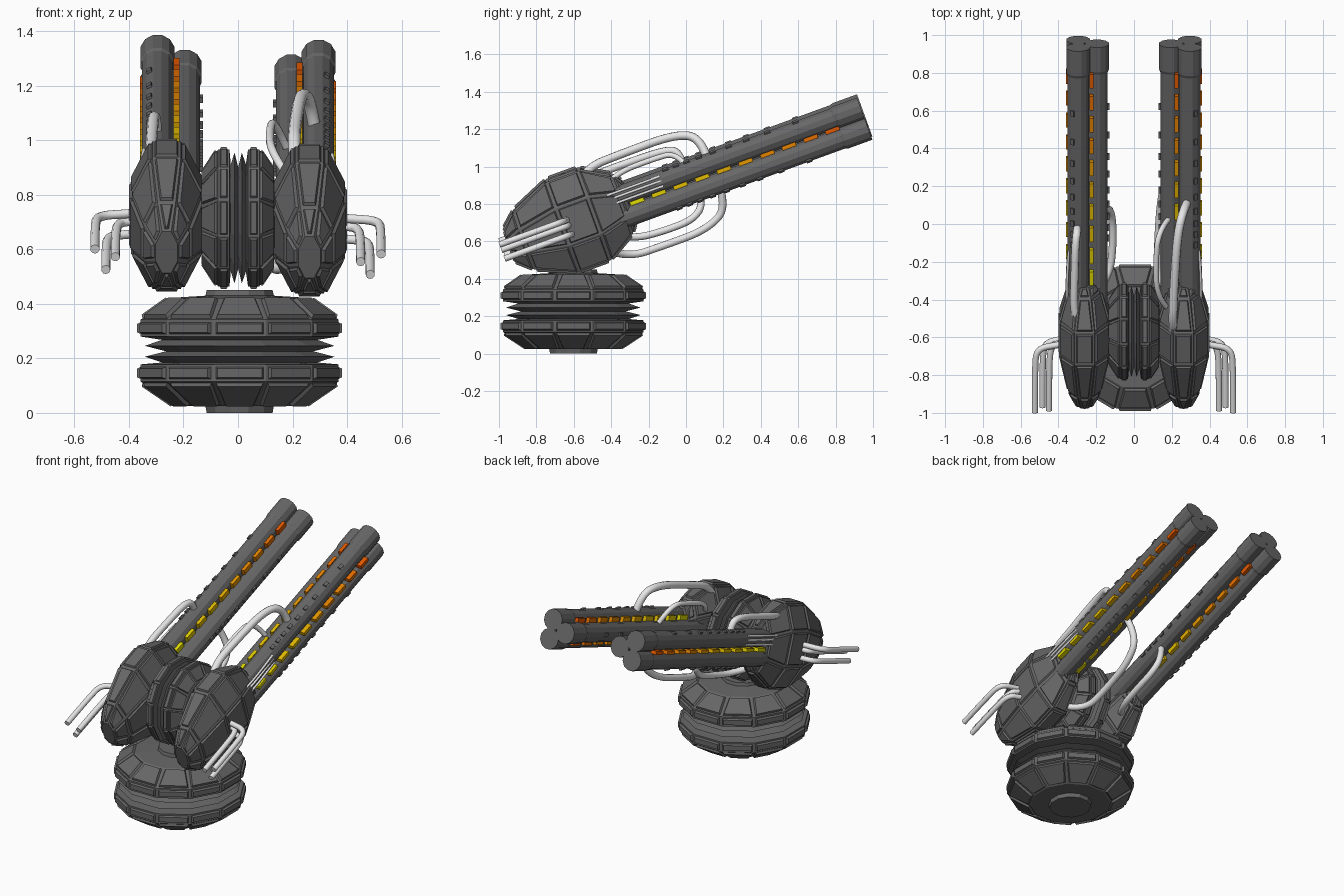
import bpy, bmesh, math
from mathutils import Matrix, Vector

if "Cube" in bpy.data.objects:
    bpy.data.objects.remove(bpy.data.objects["Cube"])


def material(name, rgb):
    m = bpy.data.materials.new(name)
    m.diffuse_color = (*rgb, 1)
    m.use_nodes = True
    m.node_tree.nodes["Principled BSDF"].inputs["Base Color"].default_value = m.diffuse_color
    return m


GREY = material("gunmetal_grey", (0.135, 0.135, 0.135))
WHITE = material("hose_white", (0.8, 0.8, 0.8))
GLOW = []
for k in range(8):
    t = k / 7
    GLOW.append(material("heat_glow_%d" % (k + 1), (0.74 + 0.04 * t, 0.7 * (1 - t) ** 1.2 + 0.1 * t, 0.0)))


def finish(name, bm, mats):
    mesh = bpy.data.meshes.new(name)
    bm.to_mesh(mesh)
    bm.free()
    for m in mats:
        mesh.materials.append(m)
    ob = bpy.data.objects.new(name, mesh)
    bpy.context.collection.objects.link(ob)
    return ob


def lathe(name, profile, sides, mat, panels=(), inset=0.015, depth=0.01):
    """Revolve (radius, height) points about z, place by matrix, raise panels on chosen bands."""
    bm = bmesh.new()
    rings = []
    for r, h in profile:
        ring = []
        for i in range(sides):
            a = 2 * math.pi * (i + 0.5) / sides
            ring.append(bm.verts.new(mat @ Vector((r * math.cos(a), r * math.sin(a), h))))
        rings.append(ring)
    raised = []
    for b in range(len(rings) - 1):
        lo, hi = rings[b], rings[b + 1]
        for i in range(sides):
            j = (i + 1) % sides
            f = bm.faces.new((lo[i], lo[j], hi[j], hi[i]))
            if b in panels:
                raised.append(f)
    bm.faces.new(rings[0][::-1])
    bm.faces.new(rings[-1])
    bmesh.ops.recalc_face_normals(bm, faces=bm.faces[:])
    if raised:
        bmesh.ops.inset_individual(bm, faces=raised, thickness=inset, depth=0)
        bmesh.ops.inset_individual(bm, faces=raised, thickness=depth * 0.6, depth=depth)
    return finish(name, bm, [GREY])


def add_box(bm, mat, size, index=0):
    geo = bmesh.ops.create_cube(bm, size=1, matrix=mat @ Matrix.Diagonal((*size, 1)))
    for f in {f for v in geo["verts"] for f in v.link_faces}:
        f.material_index = index


def hose(name, pts, r, mat):
    """Round tube with soft bends through control points."""
    cu = bpy.data.curves.new(name, 'CURVE')
    cu.dimensions = '3D'
    cu.bevel_depth = r
    cu.bevel_resolution = 3
    cu.use_fill_caps = True
    sp = cu.splines.new('NURBS')
    sp.points.add(len(pts) - 1)
    for p, c in zip(sp.points, pts):
        p.co = (*(mat @ Vector(c)), 1)
    sp.order_u = 3
    sp.use_endpoint_u = True
    sp.resolution_u = 8
    tmp = bpy.data.objects.new(name + "_path", cu)
    bpy.context.collection.objects.link(tmp)
    bpy.context.view_layer.update()
    mesh = bpy.data.meshes.new_from_object(tmp.evaluated_get(bpy.context.evaluated_depsgraph_get()))
    bpy.data.objects.remove(tmp)
    mesh.materials.clear()
    mesh.materials.append(WHITE)
    bpy.context.collection.objects.link(bpy.data.objects.new(name, mesh))


# Turntable base, and the same spool laid on its side as the hub
SPOOL = [(.125, 0), (.13, .025), (.24, .025), (.376, .115), (.376, .178), (.295, .185),
         (.36, .206), (.28, .226), (.36, .246), (.295, .268), (.376, .28), (.376, .342),
         (.26, .422), (.13, .43), (.125, .45)]
BANDS = (2, 3, 10, 11)
lathe("turntable_base", SPOOL, 12, Matrix.Translation((.006, -.602, 0)) @ Matrix.Diagonal((1, 1.035, 1, 1)),
      BANDS, .014, .013)
hub = (Matrix.Translation((-.15, -.57, .715)) @ Matrix.Rotation(math.pi / 2, 4, 'Y')
       @ Matrix.Diagonal((.69, .69, .667, 1)))
lathe("tilt_hub", SPOOL, 12, hub, BANDS, .009, .009)

POD = [(.085, -.37), (.17, -.28), (.268, -.06), (.268, .12), (.17, .28), (.11, .32)]
AXIS = Matrix.Rotation(-math.pi / 2, 4, 'X')          # z becomes the gun direction
D = .067                                              # barrel distance from gun centre

for s, side in ((-1, "left"), (1, "right")):
    # Gun frame: x sideways, y along the barrels, z across them
    G = Matrix.Translation((0, -.6, .699 - .009 * s)) @ Matrix.Rotation(math.radians(20), 4, 'X')
    C = G @ Matrix.Translation((.262 * s, 0, 0))

    # Armoured pod
    lathe(side + "_pod", POD, 8, C @ Matrix.Translation((0, 0, .008)) @ Matrix.Diagonal((.51, 1, 1.03, 1)) @ AXIS,
          range(5), .014, .011)

    # Three barrels with muzzle sleeves
    studs = bmesh.new()
    for n, deg in enumerate((60, 180, 300)):
        a = math.radians(deg)
        out = Vector((s * math.cos(a), 0, math.sin(a)))
        lathe("%s_barrel_%d" % (side, n + 1),
              [(.058, .2), (.058, 1.50), (.064, 1.515), (.064, 1.655)], 12,
              C @ Matrix.Translation(out * D) @ AXIS)
        # Studs along the outer edge of each barrel
        turn = Matrix.Rotation(math.atan2(out.x, out.z), 4, 'Y')
        for u in (.56, .62, .68, .75, .83, .92, 1.02, 1.14, 1.3):
            add_box(studs, C @ Matrix.Translation(out * (D + .056) + Vector((0, u, 0))) @ turn,
                    (.02, .032, .02))
    finish(side + "_barrel_studs", studs, [GREY])

    # Glowing strips in the three grooves, yellow at the pod to orange at the muzzle
    strips = bmesh.new()
    for off, size in (((.074, 0), (.048, .078, .022)),
                      ((-.037, .058), (.022, .078, .05)),
                      ((-.037, -.058), (.022, .078, .05))):
        for i in range(10):
            add_box(strips, C @ Matrix.Translation((s * off[0], .36 + .1235 * i, off[1])),
                    size, round(i * 7 / 9))
    finish(side + "_glow_strips", strips, GLOW)

    # Dangling cables on the outer flank
    for n, (x, v) in enumerate(((.525, .035), (.45, .005), (.485, -.045))):
        hose("%s_flank_cable_%d" % (side, n + 1),
             [(s * .36, -.02, v), (s * .4, -.03, v), (s * (x - .01), -.05, v),
              (s * x, -.16, v), (s * x, -.41, v)], .017, G)

    # Thin rods running from pod to barrels
    for n, v in enumerate((.085, .06, .03)):
        hose("%s_thin_rod_%d" % (side, n + 1),
             [(s * .345, .17, v), (s * .365, .25, v), (s * .345, .52, v)], .007, G)

    # Looping hoses: larger on the right gun, shorter on the left
    if s > 0:
        loops = [("top_hose", .023, [(.21, .1, .2), (.205, .17, .262), (.21, .35, .268), (.23, .68, .27),
                                     (.265, .8, .2), (.285, .79, .07)]),
                 ("inner_hose", .015, [(.17, .22, .13), (.12, .3, .18), (.115, .5, .185),
                                       (.13, .66, .175), (.18, .68, .05)]),
                 ("lower_hose", .021, [(.2, .15, -.21), (.13, .22, -.265), (.125, .4, -.27), (.14, .66, -.27),
                                       (.165, .81, -.19), (.2, .8, -.03)])]
    else:
        loops = [("top_hose", .021, [(-.3, .15, .19), (-.32, .22, .195), (-.315, .4, .195),
                                     (-.31, .6, .19), (-.3, .66, .15), (-.3, .65, .06)]),
                 ("lower_hose", .02, [(-.2, .2, -.15), (-.13, .27, -.2), (-.11, .45, -.215),
                                      (-.115, .61, -.21), (-.14, .69, -.14), (-.18, .68, -.02)])]
    for part, r, pts in loops:
        hose(side + "_" + part, pts, r, G)
